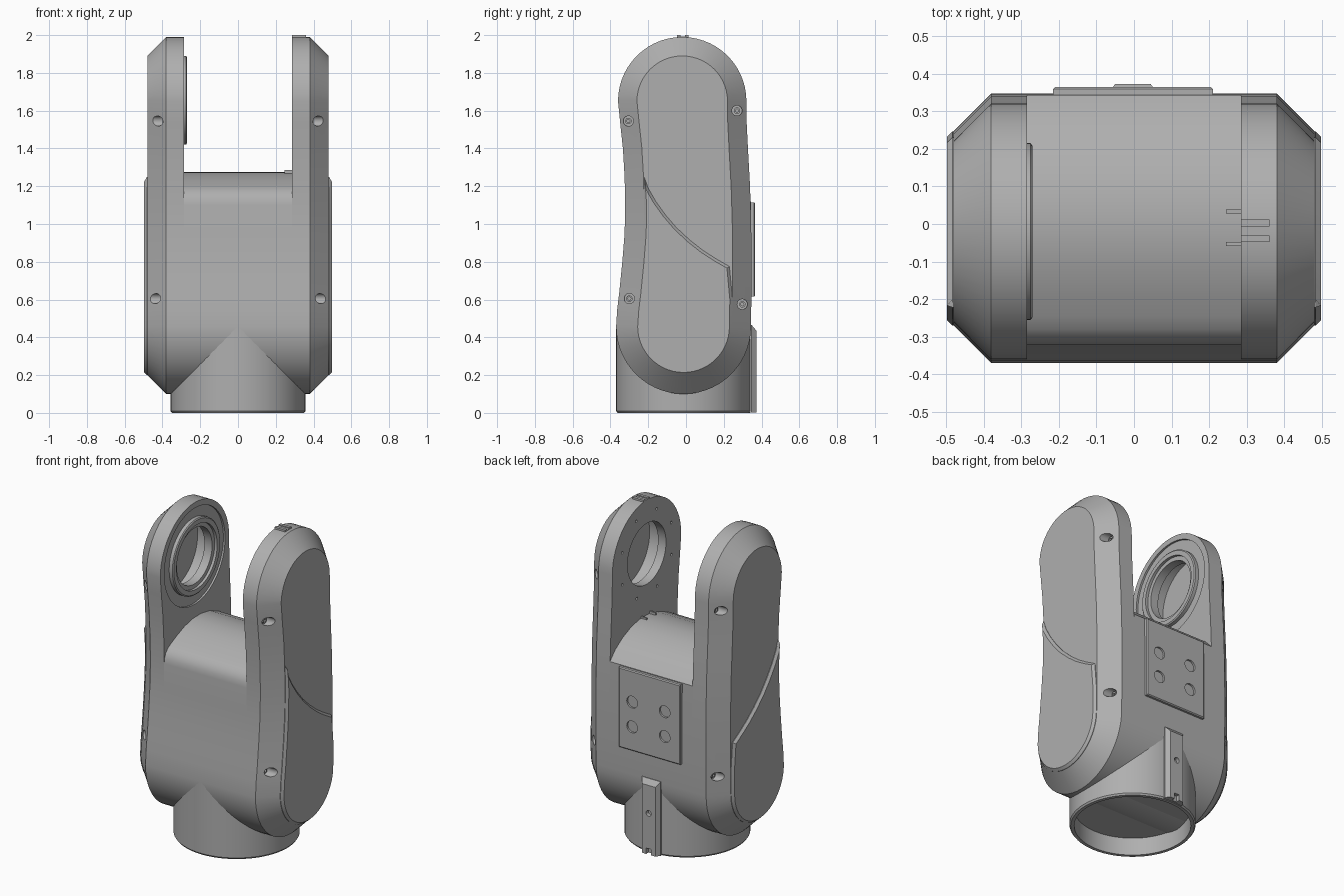
import bpy, bmesh, math
from mathutils import Vector

if "Cube" in bpy.data.objects:
    bpy.data.objects.remove(bpy.data.objects["Cube"])

GREY = (0.43, 0.43, 0.43, 1)
metal = bpy.data.materials.new("machined grey")
metal.use_nodes = True
metal.diffuse_color = GREY
metal.node_tree.nodes["Principled BSDF"].inputs["Base Color"].default_value = GREY


def loft(name, loops, cap=True, smooth=True):
    """Skin a list of equal-length closed loops."""
    bm = bmesh.new()
    rings = [[bm.verts.new(p) for p in loop] for loop in loops]
    n = len(rings[0])
    for a, b in zip(rings, rings[1:]):
        for i in range(n):
            j = (i + 1) % n
            bm.faces.new((a[i], a[j], b[j], b[i]))
    if cap:
        bm.faces.new(rings[0])
        bm.faces.new(rings[-1])
    bmesh.ops.recalc_face_normals(bm, faces=bm.faces)
    mesh = bpy.data.meshes.new(name)
    bm.to_mesh(mesh)
    bm.free()
    mesh.materials.append(metal)
    ob = bpy.data.objects.new(name, mesh)
    bpy.context.collection.objects.link(ob)
    if smooth:
        finish(ob)
    return ob


def select(ob):
    bpy.ops.object.select_all(action='DESELECT')
    ob.select_set(True)
    bpy.context.view_layer.objects.active = ob


def finish(ob):
    select(ob)
    bpy.ops.object.shade_smooth_by_angle(angle=math.radians(25))


def cut(ob, cutter):
    cutter.hide_render = True
    mod = ob.modifiers.new("cut", 'BOOLEAN')
    mod.operation, mod.solver, mod.object = 'DIFFERENCE', 'EXACT', cutter
    select(ob)
    bpy.ops.object.modifier_apply(modifier=mod.name)
    bpy.data.objects.remove(cutter)


def inset(poly, d):
    """Offset a counter-clockwise 2D polygon inwards."""
    out = []
    for i, p in enumerate(poly):
        p = Vector(p)
        e1 = (p - Vector(poly[i - 1])).normalized()
        e2 = (Vector(poly[(i + 1) % len(poly)]) - p).normalized()
        n1, n2 = Vector((-e1.y, e1.x)), Vector((-e2.y, e2.x))
        m = (n1 + n2).normalized()
        out.append(tuple(p + m * d / max(m.dot(n1), 0.5)))
    return out


def arc(cy, cz, r, a0, a1, n=28):
    angles = [math.radians(a0 + (a1 - a0) * i / n) for i in range(n + 1)]
    return [(cy + r * math.cos(a), cz + r * math.sin(a)) for a in angles]


def at_x(x, poly):
    return [(x, y, z) for y, z in poly]


def at_y(y, poly):
    return [(x, y, z) for x, z in poly]


def disc(x, r, cy, cz, n=48):
    return at_x(x, arc(cy, cz, r, 0, 360 - 360 / n, n - 1))


def rod(name, x0, x1, r, cy, cz, n=24, smooth=True):
    return loft(name, [disc(x0, r, cy, cz, n), disc(x1, r, cy, cz, n)], smooth=smooth)


def box(name, x0, x1, y0, y1, z0, z1):
    rect = [(x0, z0), (x1, z0), (x1, z1), (x0, z1)]
    return loft(name, [at_y(y0, rect), at_y(y1, rect)], smooth=False)


# Side outline (y, z), shared by the arms and the body
bottom = arc(-0.013, 0.457, 0.357, 180, 360)
back = [(0.346, 0.6), (0.347, 0.8), (0.345, 1.0), (0.339, 1.2), (0.328, 1.4), (0.321, 1.54)]
top = arc(-0.02, 1.65, 0.34, 0, 180)
front = [(-0.349, 1.54), (-0.334, 1.4), (-0.325, 1.25), (-0.322, 1.1), (-0.325, 0.95),
         (-0.337, 0.8), (-0.352, 0.65), (-0.364, 0.55)]
outline = bottom + back + top + front
HUB_Y, HUB_Z = -0.02, 1.655

# Central body with a domed top
dome = [(0.343, 1.12), (0.29, 1.175), (0.22, 1.22), (0.13, 1.258), (0.04, 1.274), (-0.04, 1.272),
        (-0.12, 1.255), (-0.19, 1.228), (-0.245, 1.203), (-0.28, 1.185), (-0.305, 1.16), (-0.318, 1.13)]
body_side = bottom + [p for p in back if p[1] < 1.1] + dome + [p for p in front if p[1] < 1.11]
loft("central_body", [at_x(-0.285, body_side), at_x(0.285, body_side)])

# Raised lower part of the outer face, bounded by a sweeping curve
face = inset(outline, 0.1)
sweep = [(0.23, 0.775), (0.16, 0.815), (0.09, 0.86), (0.02, 0.915), (-0.05, 0.98),
         (-0.11, 1.05), (-0.16, 1.12), (-0.2, 1.19), (-0.222, 1.25)]
low = len(bottom)
raised = inset(bottom + back + top + front, 0.1)[:low + 1] + sweep + [p for p in face[-len(front):] if p[1] < 1.2]

for side, s in (("left", 1), ("right", -1)):
    # Arm with a chamfered cover
    arm = loft(side + "_arm", [at_x(s * 0.285, outline), at_x(s * 0.38, outline), at_x(s * 0.48, face)],
               smooth=False)
    r = 0.19 if s > 0 else 0.175
    if s < 0:
        cut(arm, rod("recess_cutter", -0.25, -0.297, 0.3, HUB_Y, HUB_Z, 64, False))
    bore = [(0.25, r), (0.34, r), (0.34, 0.25), (0.44, 0.25)]
    cut(arm, loft("bore_cutter", [disc(s * x, q, HUB_Y, HUB_Z) for x, q in bore], smooth=False))
    # Screw pockets in the chamfer
    for i, (y, z) in enumerate([(-0.305, 1.545), (0.27, 1.6), (-0.3, 0.605), (0.298, 0.575)]):
        cut(arm, rod("pocket_cutter", s * 0.385, s * 0.52, 0.027, y, z, 24, False))
        head = [(0.38, 0.017), (0.4, 0.017), (0.4, 0.008), (0.39, 0.008)]
        loft(f"{side}_screw_{i + 1}", [disc(s * x, q, y, z, 16) for x, q in head])
    # Small bolt holes around the open bore
    if s > 0:
        for y, z in arc(HUB_Y, HUB_Z, 0.262, 22, 337, 7):
            cut(arm, rod("bolt_cutter", 0.27, 0.31, 0.008, y, z, 12, False))
    finish(arm)
    loft(side + "_raised_face", [at_x(s * 0.479, raised), at_x(s * 0.483, raised),
                                 at_x(s * 0.497, inset(raised, 0.014))])

# Bearing ring on the right arm
ring = [(0.3, 0.235), (0.275, 0.235), (0.27, 0.228), (0.27, 0.2), (0.287, 0.2), (0.287, 0.174), (0.34, 0.174)]
loft("bearing_ring", [disc(-x, r, HUB_Y, HUB_Z, 64) for x, r in ring], cap=False)

# Hollow base collar
collar = [(0.33, 0.11), (0.33, 0), (0.35, 0), (0.357, 0.01), (0.357, 0.455)]
loft("base_collar", [[(x, y, z) for x, y in arc(0, -0.013, r, 0, 354.375, 63)] for r, z in collar])

# Rail on the back of the collar, with a screw hole and a foot notch
rail_face = [(-0.068, 0.003), (0.062, 0.003), (0.062, 0.465), (-0.068, 0.465)]
rail_top = [(-0.05, 0.003), (0.044, 0.003), (0.044, 0.435), (-0.05, 0.435)]
rail = loft("back_rail", [at_y(0.325, rail_face), at_y(0.348, rail_face), at_y(0.373, rail_top)], smooth=False)
hole = arc(-0.003, 0.26, 0.018, 0, 345, 23)
cut(rail, loft("hole_cutter", [at_y(0.35, hole), at_y(0.4, hole)], smooth=False))
cut(rail, box("notch_cutter", -0.02, 0.014, 0.35, 0.4, -0.1, 0.04))

# Back service panel with four round recesses
plate = [(-0.215, 0.615), (0.21, 0.615), (0.21, 1.115), (-0.215, 1.115)]
panel = loft("back_panel", [at_y(0.33, plate), at_y(0.359, plate), at_y(0.365, inset(plate, 0.006))], smooth=False)
for x in (-0.108, 0.117):
    for z in (0.765, 0.92):
        port = arc(x, z, 0.037, 0, 348.75, 31)
        cut(panel, loft("port_cutter", [at_y(0.353, port), at_y(0.4, port)], smooth=False))

# Alignment ridges on the left arm and stop tabs on the body
for i, (y0, y1) in enumerate([(-0.048, -0.03), (-0.006, 0.012)]):
    box(f"alignment_ridge_{i + 1}", 0.285, 0.36, y0, y1, 1.96, 2.0)
box("alignment_base", 0.285, 0.36, -0.048, 0.012, 1.96, 1.993)
for i, y in enumerate((-0.058, 0.028)):
    box(f"stop_tab_{i + 1}", 0.245, 0.286, y, y + 0.01, 1.25, 1.285)
